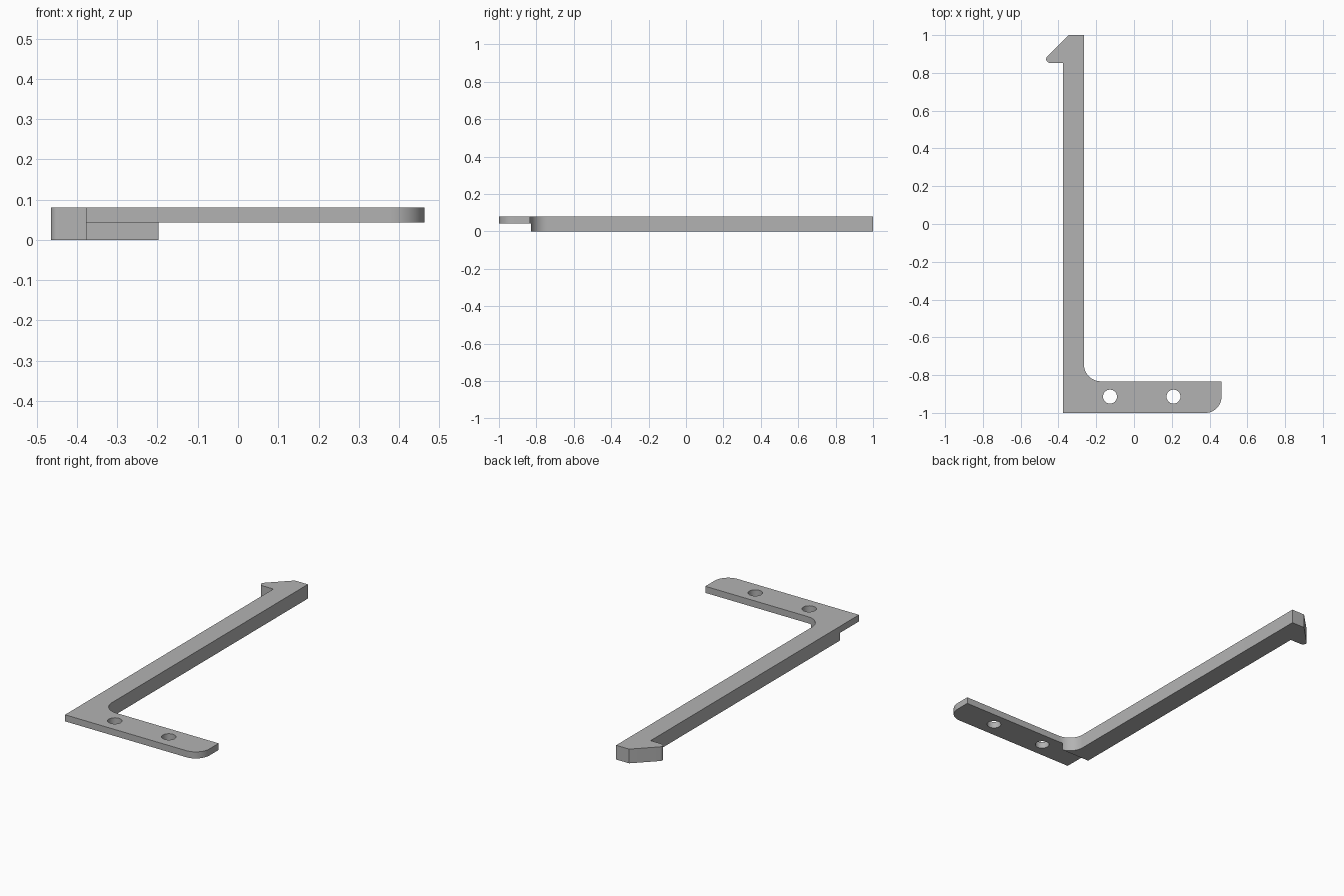
import bpy
import bmesh
from math import cos, sin, radians

cube = bpy.data.objects.get("Cube")
if cube:
    bpy.data.objects.remove(cube, do_unlink=True)

THICK, STEP = 0.08, 0.043      # full thickness, underside of the foot plate
FOOT_EDGE = -0.833             # inner edge of the foot

grey = bpy.data.materials.new("plain grey")
grey.use_nodes = True
colour = (0.45, 0.45, 0.45, 1)
grey.diffuse_color = colour
grey.node_tree.nodes["Principled BSDF"].inputs["Base Color"].default_value = colour


def arc(cx, cy, r, start, end, steps=12):
    angles = [radians(start + (end - start) * i / steps) for i in range(steps + 1)]
    return [(cx + r * cos(a), cy + r * sin(a)) for a in angles]


def extrude(name, outline, z0, z1):
    bm = bmesh.new()
    face = bm.faces.new([bm.verts.new((x, y, z0)) for x, y in outline])
    top = bmesh.ops.extrude_face_region(bm, geom=[face])["geom"]
    verts = [v for v in top if isinstance(v, bmesh.types.BMVert)]
    bmesh.ops.translate(bm, verts=verts, vec=(0, 0, z1 - z0))
    bmesh.ops.recalc_face_normals(bm, faces=bm.faces)
    mesh = bpy.data.meshes.new(name)
    bm.to_mesh(mesh)
    bm.free()
    mesh.materials.append(grey)
    obj = bpy.data.objects.new(name, mesh)
    bpy.context.collection.objects.link(obj)
    return obj


# Hooked arm and foot in one outline, anticlockwise from the heel
outline = [(-0.377, -1)]
outline += arc(0.378, -0.915, 0.085, -90, 0)               # rounded toe
outline += [(0.463, FOOT_EDGE)]
outline += arc(-0.175, FOOT_EDGE + 0.09, 0.09, 270, 180)   # inner fillet
outline += [(-0.265, 1), (-0.346, 1)]
outline += arc(-0.445, 0.873, 0.02, 135, 270)              # hook tip
outline += [(-0.377, 0.853)]
bracket = extrude("hooked_bracket", outline, 0, THICK)

# Cutters: thinner foot and two screw holes
edge = FOOT_EDGE + 0.003
cutters = [extrude("foot_relief_cutter",
                   [(-0.6, -1.2), (0.6, -1.2), (0.6, edge), (-0.6, edge)], -0.1, STEP)]
for x in (-0.127, 0.209):
    cutters.append(extrude("screw_hole_cutter",
                           arc(x, -0.914, 0.037, 0, 360, 32)[:-1], -0.1, 0.2))

bpy.ops.object.select_all(action='DESELECT')
bracket.select_set(True)
bpy.context.view_layer.objects.active = bracket
for cutter in cutters:
    cutter.hide_render = True
    cut = bracket.modifiers.new("cut", 'BOOLEAN')
    cut.operation, cut.solver, cut.object = 'DIFFERENCE', 'EXACT', cutter
    bpy.ops.object.modifier_apply(modifier=cut.name)
    bpy.data.objects.remove(cutter, do_unlink=True)

bpy.ops.object.shade_smooth_by_angle(angle=radians(30))
